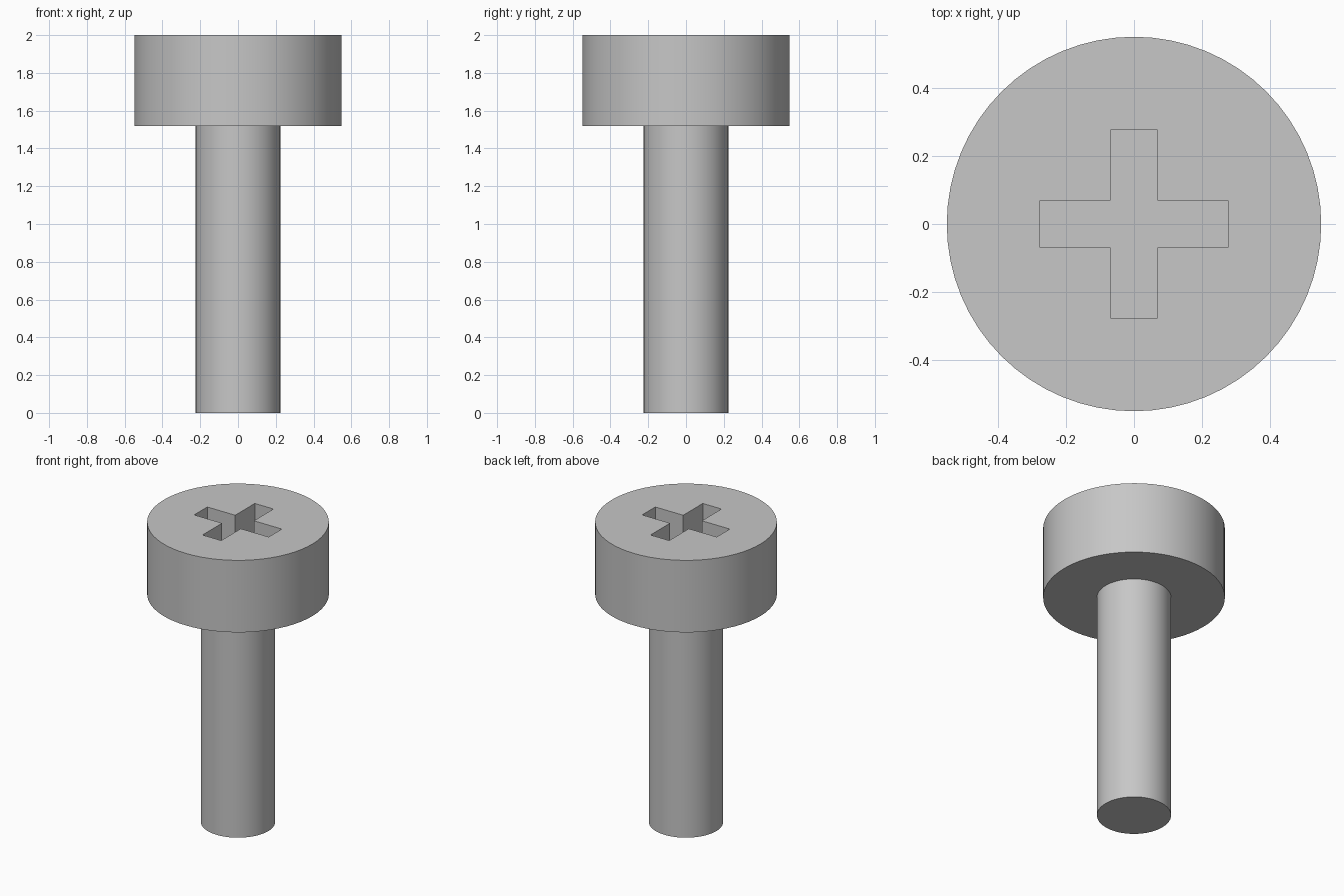
import bpy, bmesh
from math import cos, sin, tau

if "Cube" in bpy.data.objects:
    bpy.data.objects.remove(bpy.data.objects["Cube"], do_unlink=True)

SEGMENTS = 64
HEAD_R, SHANK_R = 0.549, 0.224
HEAD_BASE, TOP = 1.52, 2.0
ARM, HALF_WIDTH, DEPTH = 0.275, 0.069, 0.24

steel = bpy.data.materials.new("grey_steel")
steel.use_nodes = True
colour = (0.57, 0.57, 0.57, 1)
steel.diffuse_color = colour
steel.node_tree.nodes["Principled BSDF"].inputs["Base Color"].default_value = colour


def finish(bm, name):
    bmesh.ops.recalc_face_normals(bm, faces=bm.faces)
    mesh = bpy.data.meshes.new(name)
    bm.to_mesh(mesh)
    bm.free()
    mesh.materials.append(steel)
    obj = bpy.data.objects.new(name, mesh)
    bpy.context.collection.objects.link(obj)
    return obj


def stack(name, rings):
    """Join equal-length rings of points into a closed solid."""
    bm = bmesh.new()
    loops = [[bm.verts.new(p) for p in ring] for ring in rings]
    for low, high in zip(loops, loops[1:]):
        for i in range(len(low)):
            j = (i + 1) % len(low)
            bm.faces.new((low[i], low[j], high[j], high[i]))
    bm.faces.new(loops[0])
    bm.faces.new(loops[-1])
    return finish(bm, name)


def circle(r, z):
    angles = [tau * i / SEGMENTS for i in range(SEGMENTS)]
    return [(r * cos(a), r * sin(a), z) for a in angles]


def cross(z):
    # One quarter of the outline, turned four times
    points = []
    x, y = (ARM, HALF_WIDTH, HALF_WIDTH), (-HALF_WIDTH, HALF_WIDTH, ARM)
    quarter = [(ARM, -HALF_WIDTH), (ARM, HALF_WIDTH), (HALF_WIDTH, HALF_WIDTH)]
    for _ in range(4):
        points += [(px, py, z) for px, py in quarter]
        quarter = [(-py, px) for px, py in quarter]
    return points


# Shank and head as one turned solid
screw = stack("screw_body", [circle(SHANK_R, 0), circle(SHANK_R, HEAD_BASE),
                             circle(HEAD_R, HEAD_BASE), circle(HEAD_R, TOP)])

# Cross-shaped driver recess
cutter = stack("recess_cutter", [cross(TOP - DEPTH), cross(TOP + 0.1)])
cutter.hide_render = True
cut = screw.modifiers.new("recess", "BOOLEAN")
cut.operation = "DIFFERENCE"
cut.solver = "EXACT"
cut.object = cutter

bpy.ops.object.select_all(action="DESELECT")
screw.select_set(True)
bpy.context.view_layer.objects.active = screw
bpy.ops.object.modifier_apply(modifier=cut.name)
bpy.data.objects.remove(cutter, do_unlink=True)
bpy.ops.object.shade_smooth_by_angle(angle=0.6)
